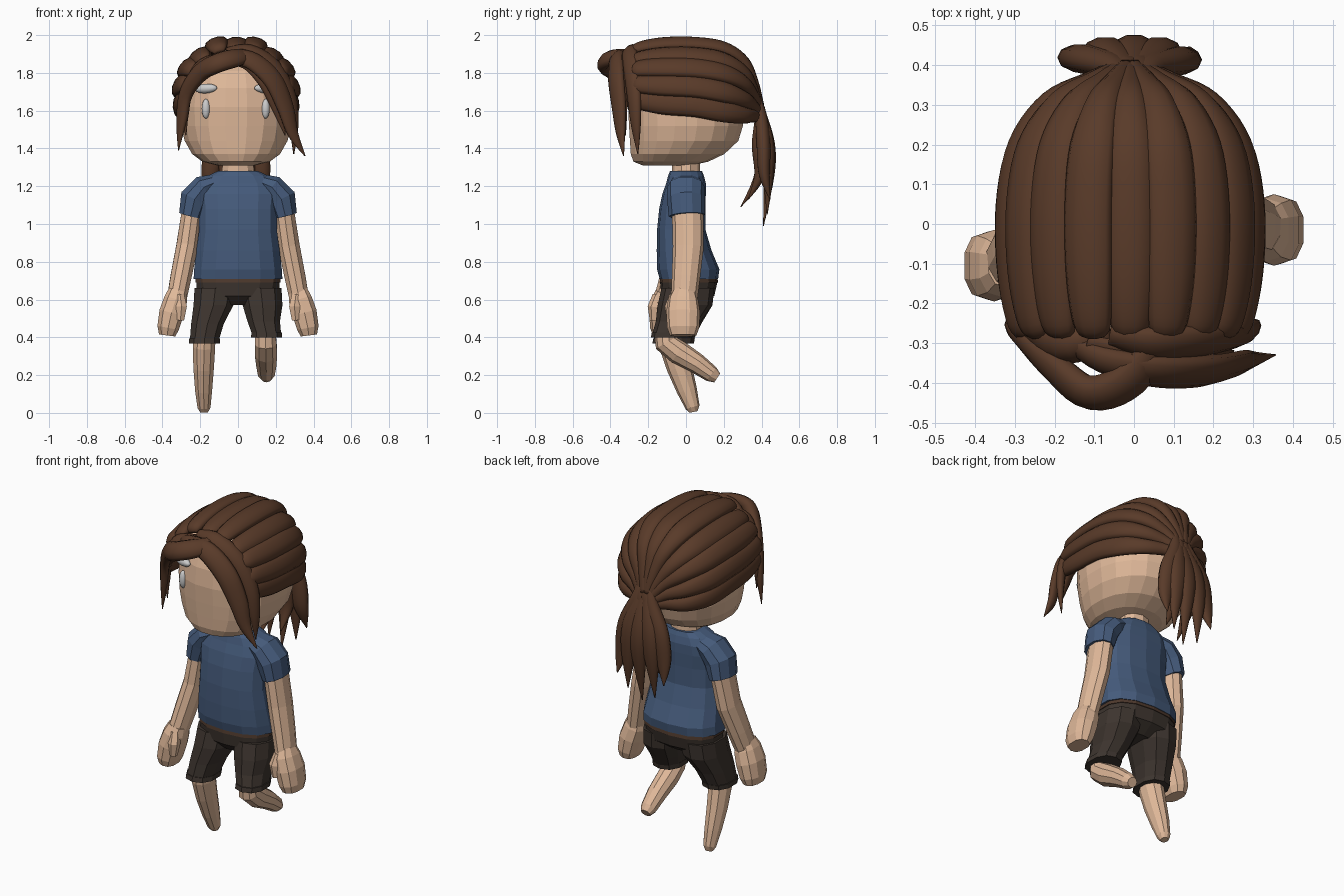
import bpy, bmesh, math
from mathutils import Vector, Matrix


def material(name, rgb):
    m = bpy.data.materials.new(name)
    m.diffuse_color = (*rgb, 1)
    return m


SKIN = material("skin", (0.74, 0.48, 0.32))
SHIRT = material("shirt_blue", (0.06, 0.105, 0.2))
SHORTS = material("shorts_dark", (0.047, 0.035, 0.028))
BELT = material("belt_brown", (0.075, 0.04, 0.025))
HAIR = material("hair_brown", (0.1, 0.043, 0.022))
WHITE = material("white", (1, 1, 0.98))
HEAD_MID = Vector((0, 0, 1.6))


def smooth_path(pts, steps):
    """Catmull-Rom through tuples of any length."""
    p = [pts[0]] + list(pts) + [pts[-1]]
    out = []
    for i in range(1, len(p) - 2):
        for s in range(steps):
            t = s / steps
            out.append(tuple(0.5 * (2 * b + (c - a) * t + (2 * a - 5 * b + 4 * c - d) * t * t
                                    + (3 * b - a - 3 * c + d) * t ** 3)
                             for a, b, c, d in zip(p[i - 1], p[i], p[i + 1], p[i + 2])))
    return out + [tuple(pts[-1])]


def sweep(name, pts, mat, n=10, hint=None, flat=False, power=2.0, smooth=False):
    """Loft rings (x, y, z, radius along hint, radius across). hint None = away from head."""
    bm = bmesh.new()
    rings = []
    for i, q in enumerate(pts):
        c = Vector(q[:3])
        if flat:
            tan = Vector((0, 0, 1))
        else:
            tan = (Vector(pts[min(i + 1, len(pts) - 1)][:3]) - Vector(pts[max(i - 1, 0)][:3])).normalized()
        h = Vector(hint) if hint else c - HEAD_MID
        nor = (h - tan * h.dot(tan)).normalized()
        side = tan.cross(nor)
        ring = []
        for k in range(n):
            a = 2 * math.pi * (k + 0.5) / n
            u, v = [math.copysign(abs(f) ** (2 / power), f) for f in (math.cos(a), math.sin(a))]
            ring.append(bm.verts.new(c + nor * u * q[3] + side * v * q[4]))
        rings.append(ring)
    for a, b in zip(rings, rings[1:]):
        for k in range(n):
            bm.faces.new((a[k], a[(k + 1) % n], b[(k + 1) % n], b[k]))
    bm.faces.new(rings[0])
    bm.faces.new(rings[-1])
    bmesh.ops.recalc_face_normals(bm, faces=bm.faces)
    for f in bm.faces:
        f.smooth = smooth
    me = bpy.data.meshes.new(name)
    bm.to_mesh(me)
    bm.free()
    me.materials.append(mat)
    ob = bpy.data.objects.new(name, me)
    bpy.context.collection.objects.link(ob)
    return ob


def lock(name, pts, hint=None):
    return sweep(name, smooth_path(pts, 5), HAIR, 10, hint, smooth=True)


def ellipsoid(name, loc, size, tilt):
    bm = bmesh.new()
    bmesh.ops.create_uvsphere(bm, u_segments=16, v_segments=10, radius=1)
    bm.transform(Matrix.Translation(loc) @ Matrix.Rotation(tilt[2], 4, 'Z')
                 @ Matrix.Rotation(tilt[1], 4, 'Y') @ Matrix.Diagonal((*size, 1)))
    for f in bm.faces:
        f.smooth = True
    me = bpy.data.meshes.new(name)
    bm.to_mesh(me)
    bm.free()
    me.materials.append(WHITE)
    bpy.context.collection.objects.link(bpy.data.objects.new(name, me))


X = (1, 0, 0)

# Head and neck
sweep("head", [(-.01, -.10, 1.31, .10, .13), (-.01, -.08, 1.33, .18, .20), (-.01, -.045, 1.37, .235, .25),
               (-.01, -.01, 1.44, .275, .29), (-.01, 0, 1.52, .295, .305), (-.01, 0, 1.62, .30, .31),
               (-.01, 0, 1.72, .29, .30), (-.01, 0, 1.81, .25, .27), (-.01, 0, 1.88, .17, .18),
               (-.01, 0, 1.92, .07, .08)], SKIN, 20, X, True, 2.25)
sweep("neck", [(0, 0, 1.22, .11, .09), (0, 0, 1.28, .09, .075), (0, 0, 1.36, .08, .075)], SKIN, 10, X, True)

# Eyes and brows
for s in (-1, 1):
    x = -.012 + s * .158
    ellipsoid("eye", (x, -.272, 1.61), (.022, .022, .052), (0, 0, s * .4))
    ellipsoid("brow", (x, -.272, 1.717), (.065, .024, .025), (0, s * .06, s * .4))

# Shirt
sweep("shirt_torso", [(0, .015, .71, .24, .155), (0, .012, .76, .237, .165), (0, -.01, .86, .225, .145),
                      (0, -.025, .97, .21, .128), (0, -.02, 1.08, .21, .122), (0, -.01, 1.16, .22, .115),
                      (0, 0, 1.215, .205, .105), (0, 0, 1.255, .165, .095), (0, 0, 1.28, .11, .085)],
      SHIRT, 14, X, True, 2.4)

# Sleeves, arms and hands
for s, dy in ((-1, -.09), (1, 0)):
    h = (s, 0, 0.3)
    sweep("sleeve", [(s * .11, 0, 1.225, .045, .08), (s * .18, 0, 1.195, .07, .10),
                     (s * .228, 0, 1.135, .083, .10), (s * .25, .005, 1.045, .066, .097)], SHIRT, 10, h)
    sweep("arm", [(s * .22, 0, 1.16, .05, .07), (s * .245, .01 + dy * .1, 1.05, .058, .084),
                  (s * .27, .012 + dy * .3, .88, .06, .082), (s * .302, 0 + dy * .7, .72, .058, .075),
                  (s * .325, -.01 + dy, .60, .054, .07)], SKIN, 10, h)
    sweep("hand", [(s * .318, -.01 + dy, .645, .052, .06), (s * .33, -.015 + dy, .60, .064, .08),
                   (s * .352, -.015 + dy, .53, .068, .09), (s * .37, -.015 + dy, .45, .06, .085),
                   (s * .375, -.015 + dy, .41, .045, .07)], SKIN, 10, h, power=2.5)
    sweep("thumb", [(s * .31, -.06 + dy, .62, .028, .028), (s * .30, -.08 + dy, .56, .033, .033),
                    (s * .305, -.08 + dy, .49, .022, .022)], SKIN, 6, h)

# Shorts
sweep("waistband", [(0, .015, .69, .23, .155), (0, .015, .735, .228, .148)], BELT, 14, X, True, 2.5)
sweep("shorts_seat", [(0, 0, .57, .13, .08), (0, .01, .62, .22, .14), (0, .015, .70, .226, .153)],
      SHORTS, 14, X, True, 2.5)
# Short legs, their turned hems, and the legs: one standing, one bent backwards
for side, s, dy, dz in (("left", -1, 0, 0), ("right", 1, -.008, .03)):
    x = .178 if s < 0 else .152
    sweep("shorts_leg_" + side, [(s * .12, .01, .66, .115, .14), (s * .13, -.005, .57, .11, .145),
                                 (s * (x - .016), -.04, .47 + dz * .5, .09, .12),
                                 (s * x, -.065 + dy, .385 + dz, .08, .105)], SHORTS, 10, X, True, 2.3)
    sweep("shorts_hem_" + side, [(s * x, -.063 + dy, .395 + dz, .085, .11), (s * x, -.068 + dy, .368 + dz, .086, .11)],
          SHORTS, 10, X, True, 2.3)
sweep("leg_left", [(-.175, -.08, .44, .06, .07), (-.18, -.065, .35, .062, .075), (-.182, -.035, .24, .057, .067),
                   (-.182, .005, .12, .047, .054), (-.18, .035, .03, .036, .038), (-.18, .04, .005, .022, .022)],
      SKIN, 10, X)
sweep("leg_right", [(.145, -.11, .44, .055, .06), (.147, -.105, .37, .06, .062), (.148, -.04, .32, .062, .064),
                    (.15, .06, .26, .056, .054), (.15, .135, .205, .046, .044), (.15, .165, .185, .03, .028)],
      SKIN, 10, X)

# Combed-back hair: strands running from the hairline over the skull to the knot
COMB = [(-.28, 1.70, .26, .215, .012, .03), (-.25, 1.70, .28, .238, .03, .05), (-.12, 1.69, .302, .272, .033, .062),
        (.05, 1.68, .305, .284, .033, .064), (.2, 1.65, .275, .29, .033, .06), (.305, 1.62, .20, .245, .032, .045),
        (.355, 1.60, .10, .15, .03, .035), (.39, 1.57, .03, .05, .025, .028)]
for i in range(11):
    a = math.radians(-100 + 20 * i)
    lift = .008 * (-1) ** i
    lock("hair_strand", [(-.01 + rx * math.sin(a), y, zc + (rz + lift) * math.cos(a), t, w)
                         for y, zc, rx, rz, t, w in COMB])

# Ponytail locks
for x, tip_y, tip_z, bulge in ((-.165, .445, 1.13, .415), (-.09, .42, 1.03, .43), (0, .41, .99, .435),
                               (.08, .43, 1.05, .43), (.14, .445, 1.13, .41), (-.06, .29, 1.09, .385),
                               (.05, .33, 1.13, .385)):
    lock("ponytail_lock", [(x * .15, .36, 1.70, .02, .025), (x * .3, .395, 1.58, .032, .04),
                           (x * .7, bulge, 1.42, .038, .058), (x * .9, bulge + .005, 1.26, .03, .045),
                           (x, tip_y, tip_z, .002, .003)], (0, 1, 0))

# Fringe: sweeping locks on one side, a rounded lock falling on the other
lock("fringe_lock_front", [(-.18, -.28, 1.84, .02, .03), (-.08, -.34, 1.88, .03, .04), (.06, -.37, 1.87, .03, .055),
                           (.18, -.37, 1.77, .03, .06), (.25, -.355, 1.62, .028, .052),
                           (.29, -.345, 1.48, .02, .033), (.355, -.33, 1.36, .002, .003)])
lock("fringe_lock_back", [(-.06, -.28, 1.91, .02, .03), (.06, -.30, 1.91, .03, .05), (.19, -.29, 1.83, .03, .05),
                          (.27, -.275, 1.68, .027, .045), (.295, -.265, 1.52, .02, .03),
                          (.295, -.255, 1.37, .002, .003)])
lock("fringe_lock_inner", [(-.12, -.30, 1.88, .02, .03), (.04, -.34, 1.86, .025, .045), (.14, -.35, 1.76, .025, .045),
                           (.20, -.335, 1.63, .02, .035), (.25, -.32, 1.47, .002, .003)])
lock("fringe_lock_side", [(.08, -.28, 1.90, .02, .04), (-.01, -.39, 1.88, .035, .055), (-.11, -.425, 1.85, .04, .055),
                          (-.20, -.36, 1.80, .035, .055), (-.275, -.29, 1.69, .027, .045),
                          (-.30, -.265, 1.54, .02, .033), (-.315, -.26, 1.39, .002, .003)])
lock("fringe_lock_side_short", [(-.06, -.28, 1.88, .02, .03), (-.17, -.30, 1.83, .05, .055),
                                (-.265, -.265, 1.72, .025, .045), (-.285, -.26, 1.58, .018, .03),
                                (-.275, -.27, 1.47, .002, .003)])
